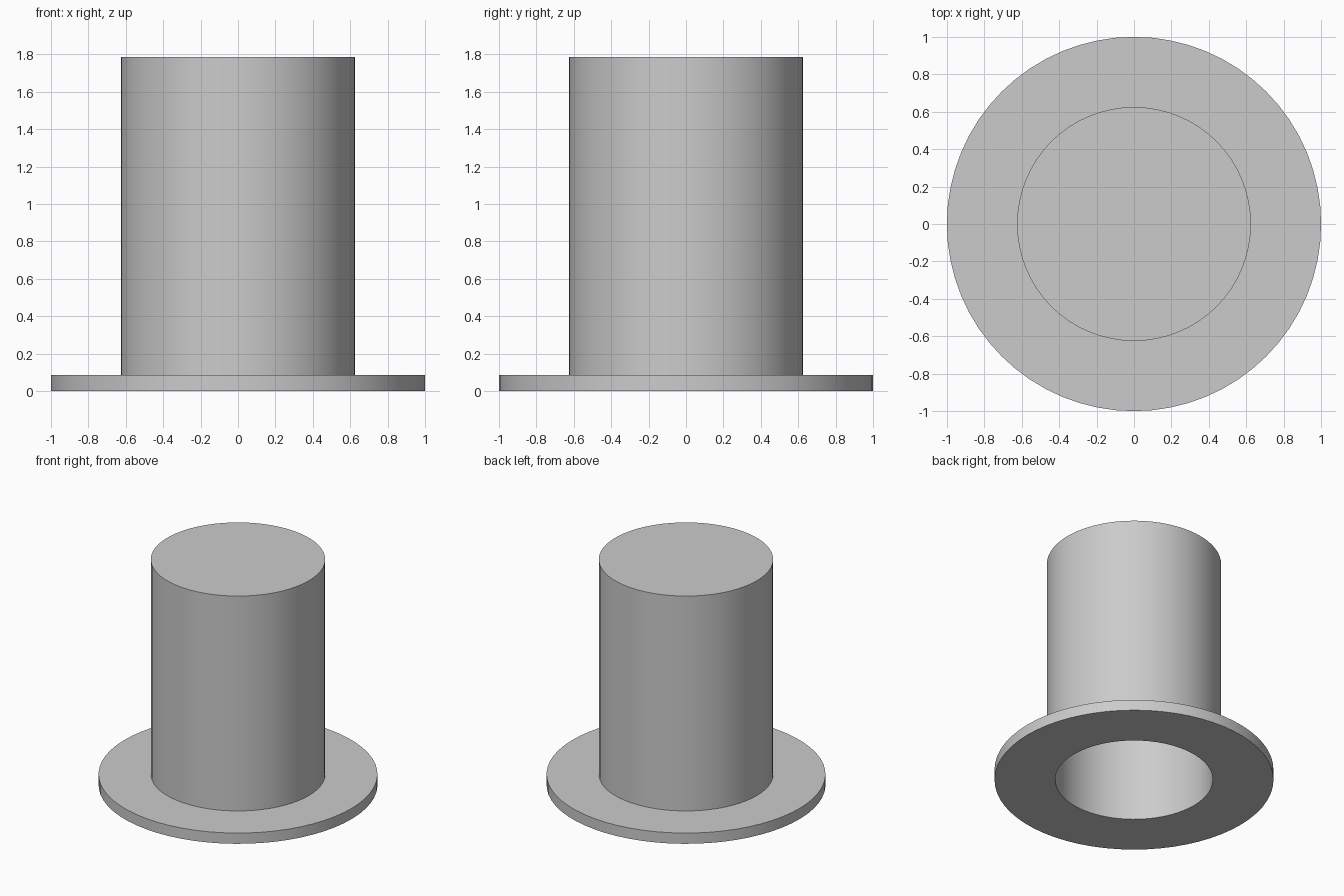
import bpy, bmesh, math

cube = bpy.data.objects.get("Cube")
if cube:
    bpy.data.objects.remove(cube, do_unlink=True)

SEGMENTS = 64
BRIM_R, CROWN_R, INNER_R = 1.0, 0.625, 0.565
BRIM_H, HEIGHT, TOP_THICKNESS = 0.085, 1.785, 0.085

# Plain grey felt
grey = bpy.data.materials.new("grey_felt")
grey.use_nodes = True
colour = (0.6, 0.6, 0.6, 1)
grey.diffuse_color = colour
grey.node_tree.nodes["Principled BSDF"].inputs["Base Color"].default_value = colour

# Half section of the hat: inside cap, opening, brim, crown, top
ceiling = HEIGHT - TOP_THICKNESS
profile = [(0, ceiling), (INNER_R, ceiling), (INNER_R, 0), (BRIM_R, 0),
           (BRIM_R, BRIM_H), (CROWN_R, BRIM_H), (CROWN_R, HEIGHT), (0, HEIGHT)]

# Turn the section around the vertical axis
bm = bmesh.new()
verts = [bm.verts.new((r, 0, z)) for r, z in profile]
edges = [bm.edges.new(pair) for pair in zip(verts, verts[1:])]
bmesh.ops.spin(bm, geom=verts + edges, cent=(0, 0, 0), axis=(0, 0, 1),
               angle=math.tau, steps=SEGMENTS)
bmesh.ops.remove_doubles(bm, verts=bm.verts, dist=0.0001)
bmesh.ops.recalc_face_normals(bm, faces=bm.faces)

mesh = bpy.data.meshes.new("top_hat")
bm.to_mesh(mesh)
bm.free()
mesh.materials.append(grey)
hat = bpy.data.objects.new("top_hat", mesh)
bpy.context.collection.objects.link(hat)

# Smooth walls with crisp rims
bpy.ops.object.select_all(action='DESELECT')
hat.select_set(True)
bpy.context.view_layer.objects.active = hat
bpy.ops.object.shade_smooth_by_angle(angle=math.radians(30))
